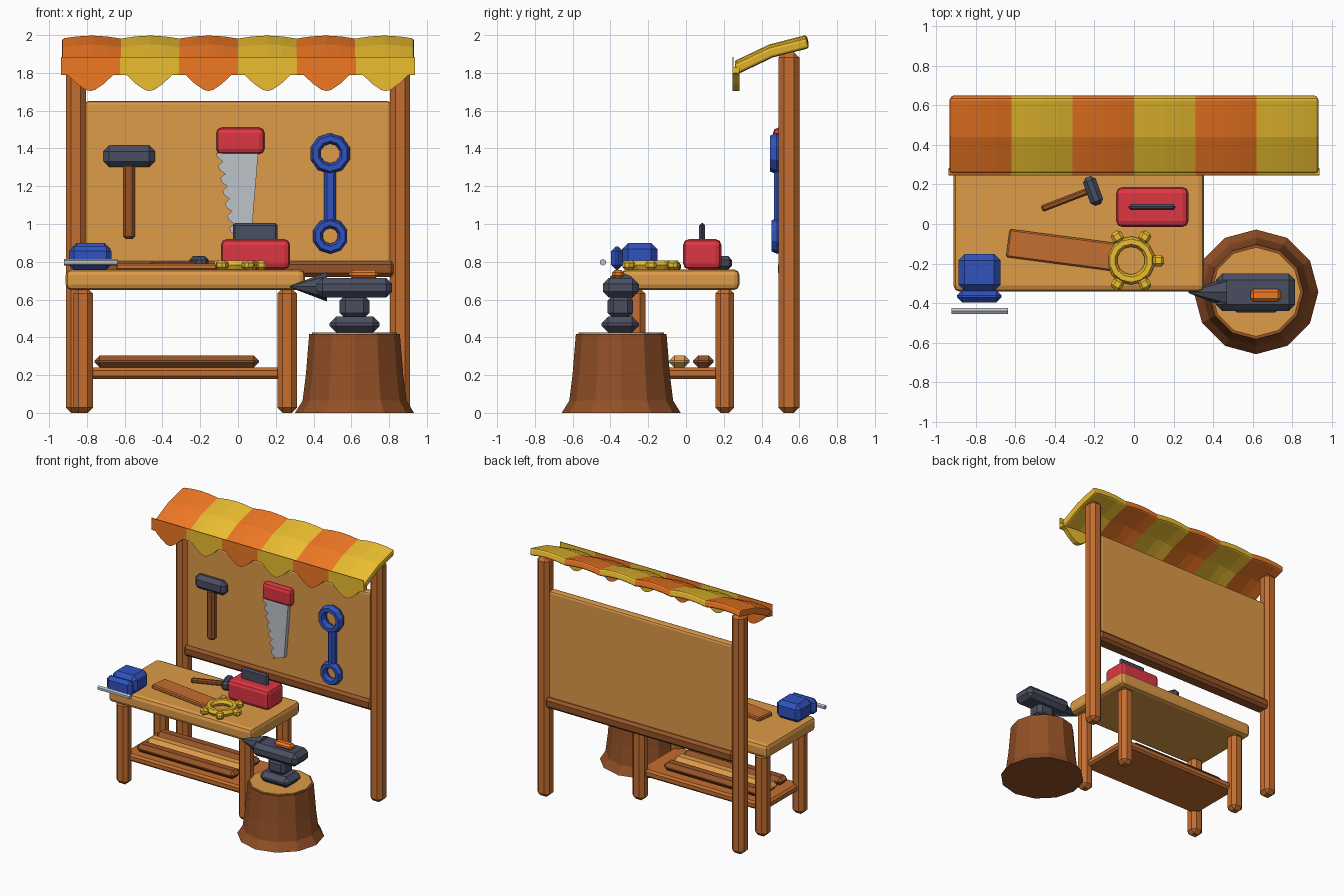
import bpy, bmesh, math
from mathutils import Matrix, Vector

if "Cube" in bpy.data.objects:
    bpy.data.objects.remove(bpy.data.objects["Cube"])


def mat(name, r, g, b):
    m = bpy.data.materials.new(name)
    m.diffuse_color = [((c / 255 + 0.055) / 1.055) ** 2.4 for c in (r, g, b)] + [1]
    m.use_nodes = True
    m.node_tree.nodes["Principled BSDF"].inputs["Base Color"].default_value = m.diffuse_color
    return m


WOOD = mat("wood", 196, 110, 48)
TAN = mat("light_wood", 222, 155, 72)
BROWN = mat("brown_wood", 150, 84, 40)
BARK = mat("bark", 146, 80, 38)
IRON = mat("iron", 74, 78, 96)
STEEL = mat("steel", 190, 195, 202)
RED = mat("red", 222, 54, 66)
BLUE = mat("blue", 48, 82, 190)
GOLD = mat("gold", 236, 190, 48)
ORANGE = mat("orange", 240, 120, 36)


def finish(bm, name, material):
    bmesh.ops.recalc_face_normals(bm, faces=bm.faces)
    me = bpy.data.meshes.new(name)
    bm.to_mesh(me)
    bm.free()
    ob = bpy.data.objects.new(name, me)
    bpy.context.collection.objects.link(ob)
    for m in (material if isinstance(material, list) else [material]):
        me.materials.append(m)
    return ob


def box(name, x, y, z, material, bevel=0.02, seg=1, turn=0):
    """Bevelled box from (min, max) pairs, turned about its own z axis."""
    bm = bmesh.new()
    bmesh.ops.create_cube(bm, size=1)
    size = [b - a for a, b in (x, y, z)]
    bmesh.ops.scale(bm, vec=size, verts=bm.verts)
    bmesh.ops.bevel(bm, geom=bm.edges[:], offset=min(bevel, min(size) * 0.45),
                    segments=seg, profile=0.5, affect='EDGES')
    ob = finish(bm, name, material)
    ob.location = [(a + b) / 2 for a, b in (x, y, z)]
    ob.rotation_euler.z = math.radians(turn)
    return ob


def lathe(name, profile, sides, centre, material, axis='Z', start=0.0):
    """Closed surface of revolution from (radius, height) points."""
    bm = bmesh.new()
    rings = []
    for r, h in profile:
        rings.append([bm.verts.new((r * math.cos(start + math.tau * i / sides),
                                    r * math.sin(start + math.tau * i / sides), h))
                      for i in range(sides)])
    for a, b in zip(rings, rings[1:]):
        for i in range(sides):
            j = (i + 1) % sides
            bm.faces.new((a[i], a[j], b[j], b[i]))
    bm.faces.new(rings[0])
    bm.faces.new(rings[-1])
    ob = finish(bm, name, material)
    ob.location = centre
    if axis == 'X':
        ob.rotation_euler.y = math.pi / 2
    return ob


def ring(name, centre, major, minor, depth, sides, material, upright=False):
    """Low-poly ring with a six-sided section."""
    bm = bmesh.new()
    loops = []
    for i in range(sides):
        a = math.tau * (i + 0.5) / sides
        loops.append([bm.verts.new(((major + minor * math.cos(t)) * math.cos(a),
                                    (major + minor * math.cos(t)) * math.sin(a),
                                    depth * math.sin(t)))
                      for t in (math.tau * k / 6 for k in range(6))])
    for i in range(sides):
        a, b = loops[i], loops[(i + 1) % sides]
        for k in range(6):
            n = (k + 1) % 6
            bm.faces.new((a[k], b[k], b[n], a[n]))
    ob = finish(bm, name, material)
    ob.location = centre
    if upright:
        ob.rotation_euler.x = math.pi / 2
    return ob


def plate(name, pts, y0, y1, material):
    """Extrude an x-z outline from y0 to y1."""
    bm = bmesh.new()
    f = bm.faces.new([bm.verts.new((x, y0, z)) for x, z in pts])
    ext = bmesh.ops.extrude_face_region(bm, geom=[f])["geom"]
    bmesh.ops.translate(bm, vec=(0, y1 - y0, 0),
                        verts=[v for v in ext if isinstance(v, bmesh.types.BMVert)])
    return finish(bm, name, material)


# back frame: posts, board and rail
for side, s in (("left", -1), ("right", 1)):
    box(side + "_post", (s * 0.858 - 0.053, s * 0.858 + 0.053), (0.49, 0.60), (0, 1.91), WOOD, 0.028)
box("back_board", (-0.81, 0.81), (0.51, 0.575), (0.78, 1.65), TAN, 0.018, 2)
box("board_rail", (-0.83, 0.83), (0.488, 0.602), (0.72, 0.805), BROWN, 0.02)

# striped awning with a slight bulge in each stripe
W, N, SEG = 0.93, 6, 4
bm = bmesh.new()
rows = []
for y, z in ((0.265, 1.82), (0.45, 1.908), (0.645, 1.958)):
    rows.append([bm.verts.new((-W + 2 * W * i / (N * SEG), y,
                               z + 0.016 * math.sin(math.pi * (i % SEG) / SEG)))
                 for i in range(N * SEG + 1)])
for a, b in zip(rows, rows[1:]):
    for i in range(N * SEG):
        bm.faces.new((a[i], a[i + 1], b[i + 1], b[i])).material_index = (i // SEG) % 2
awning = finish(bm, "awning", [ORANGE, GOLD])
solid = awning.modifiers.new("thickness", 'SOLIDIFY')
solid.thickness, solid.offset = 0.056, 0
bev = awning.modifiers.new("edge", 'BEVEL')
bev.width, bev.segments, bev.angle_limit = 0.014, 2, math.radians(55)

# scalloped valance under a thin front strip
step = 2 * 0.938 / N
for i in range(N):
    x0 = -0.938 + i * step
    col = GOLD if i % 2 else ORANGE
    plate(f"front_strip_{i}", [(x0, 1.79), (x0 + step, 1.79), (x0 + step, 1.885), (x0, 1.885)],
          0.246, 0.252, col)
    scallop = [(0, 1.83), (0, 1.80), (0.12, 1.787), (0.27, 1.742), (0.42, 1.71), (0.5, 1.704),
               (0.58, 1.71), (0.73, 1.742), (0.88, 1.787), (1, 1.80), (1, 1.83)]
    plate(f"valance_{i}", [(x0 + t * step, z) for t, z in scallop], 0.246, 0.284, col)

# workbench
box("bench_top", (-0.912, 0.355), (-0.342, 0.283), (0.65, 0.76), TAN, 0.03, 2)
for x in (-0.82, 0.26):
    for y in (-0.265, 0.205):
        box("bench_leg", (x - 0.052, x + 0.052), (y - 0.05, y + 0.05), (0, 0.66), WOOD, 0.028)
box("bench_shelf", (-0.83, 0.27), (-0.265, 0.205), (0.18, 0.24), WOOD, 0.015)
for y, m in ((-0.162, BROWN), (-0.035, TAN), (0.092, BROWN)):
    box("shelf_plank", (-0.76, 0.11), (y - 0.054, y + 0.054), (0.24, 0.305), m, 0.028)

# stump
SC = (0.617, -0.343, 0)
lathe("stump", [(0.315, 0), (0.275, 0.065), (0.258, 0.2), (0.24, 0.417)], 12, SC, BARK)
lathe("stump_top", [(0.226, 0.40), (0.226, 0.425)], 12, SC, TAN)

# anvil with a hot bar on it
box("anvil_foot", (0.485, 0.75), (-0.447, -0.25), (0.425, 0.51), IRON, 0.035)
box("anvil_waist", (0.538, 0.695), (-0.415, -0.28), (0.50, 0.625), IRON, 0.03)
box("anvil_body", (0.415, 0.815), (-0.44, -0.25), (0.61, 0.715), IRON, 0.032)
lathe("anvil_horn", [(0.004, 0), (0.078, 0.195)], 8, (0.275, -0.345, 0.668), IRON, 'X')
box("hot_bar", (0.588, 0.742), (-0.392, -0.328), (0.712, 0.757), ORANGE, 0.015)

# tools hung on the board: hammer, saw, wrench
box("wall_hammer_head", (-0.712, -0.44), (0.45, 0.53), (1.302, 1.415), IRON, 0.03)
box("wall_hammer_handle", (-0.61, -0.545), (0.465, 0.52), (0.92, 1.32), BROWN, 0.015)
box("saw_handle", (-0.115, 0.14), (0.46, 0.53), (1.37, 1.51), RED, 0.028, 2)
teeth = []
for i in range(7):
    z, x = 1.375 - i * 0.066, -0.118 + i * 0.012
    teeth += [(x, z), (x + 0.008, z - 0.022), (x + 0.038, z - 0.044)]
plate("saw_blade", teeth + [(-0.035, 0.915), (0.072, 0.95), (0.108, 1.385)], 0.478, 0.512, STEEL)
ring("wrench_big_ring", (0.488, 0.48, 1.373), 0.08, 0.029, 0.042, 10, BLUE, True)
ring("wrench_small_ring", (0.488, 0.483, 0.937), 0.068, 0.027, 0.036, 10, BLUE, True)
box("wrench_shaft", (0.456, 0.52), (0.466, 0.52), (1.0, 1.31), BLUE, 0.015)

# bench vise
box("vise_body", (-0.888, -0.675), (-0.338, -0.152), (0.755, 0.90), BLUE, 0.032)
box("vise_jaw", (-0.895, -0.67), (-0.397, -0.335), (0.757, 0.882), BLUE, 0.026)
lathe("vise_handle", [(0.018, 0), (0.018, 0.285)], 6, (-0.922, -0.44, 0.797), STEEL, 'X')

# board, gear and small hammer lying on the bench
box("loose_plank", (-0.64, -0.10), (-0.203, -0.06), (0.757, 0.792), WOOD, 0.008, 1, -7.5)
GX, GY = -0.015, -0.185
ring("gear_ring", (GX, GY, 0.783), 0.096, 0.026, 0.028, 14, GOLD)
for deg in (0, 60, 120, 240, 300):
    a = math.radians(deg)
    cx, cy = GX + 0.138 * math.cos(a), GY + 0.138 * math.sin(a)
    box("gear_tooth", (cx - 0.029, cx + 0.029), (cy - 0.029, cy + 0.029),
        (0.758, 0.808), GOLD, 0.014, 1, deg)
box("small_hammer_handle", (-0.475, -0.22), (0.105, 0.139), (0.765, 0.80), BROWN, 0.009, 1, 21)
box("small_hammer_head", (-0.241, -0.173), (0.092, 0.242), (0.758, 0.83), IRON, 0.02, 1, 20)

# toolbox
box("toolbox", (-0.09, 0.275), (-0.015, 0.187), (0.76, 0.92), RED, 0.03, 2)
box("toolbox_handle", (-0.027, 0.21), (0.07, 0.1), (0.90, 1.005), IRON, 0.012)
